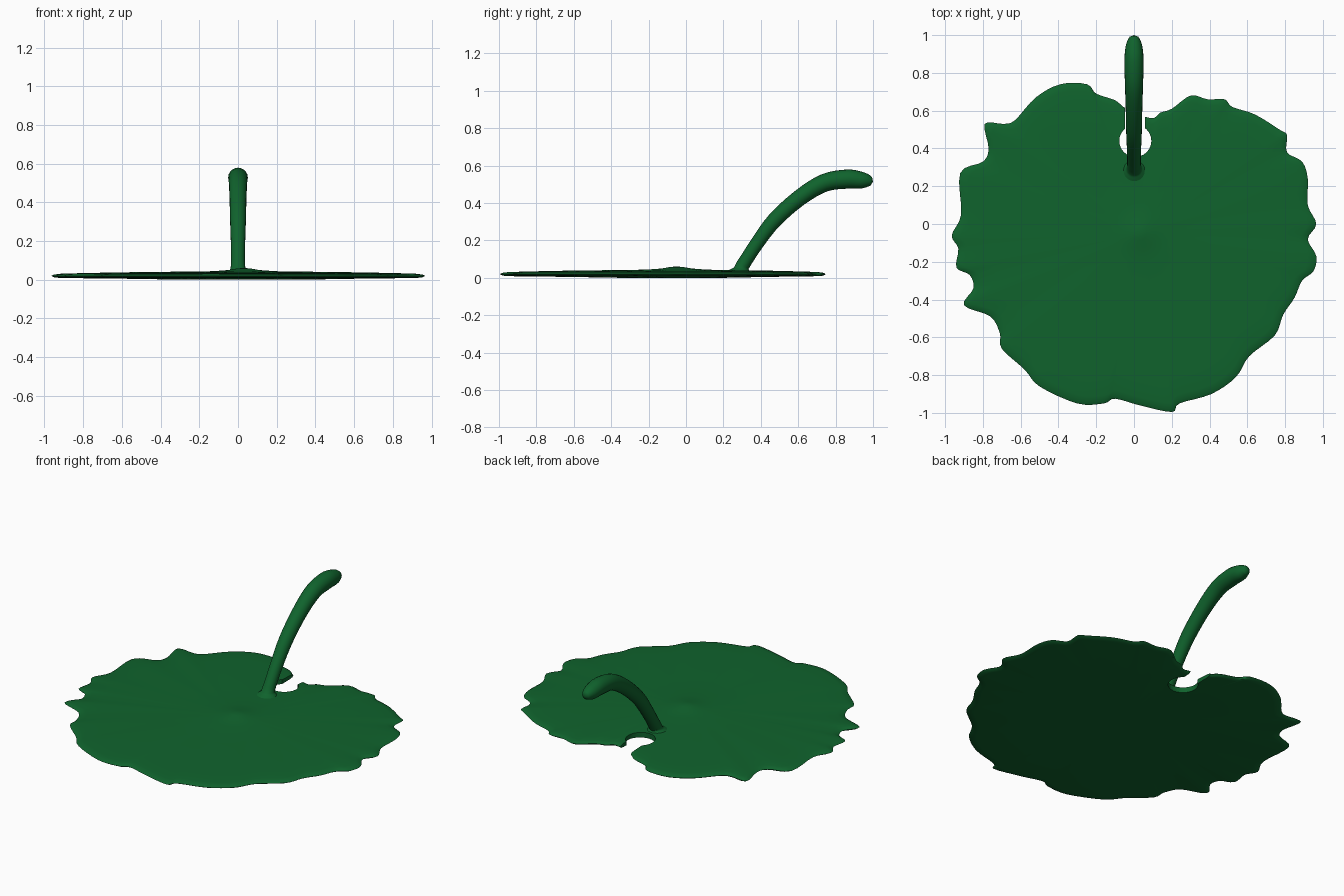
import bpy, bmesh, math
from mathutils import Vector

if "Cube" in bpy.data.objects:
    bpy.data.objects.remove(bpy.data.objects["Cube"])

mat = bpy.data.materials.new("leaf_green")
mat.diffuse_color = (0.005, 0.125, 0.026, 1)
mat.use_nodes = True
mat.node_tree.nodes["Principled BSDF"].inputs["Base Color"].default_value = mat.diffuse_color


def rings_object(name, rings, start, end):
    """Skin a list of closed rings, closing both ends with a fan."""
    bm = bmesh.new()
    loops = [[bm.verts.new(p) for p in r] for r in rings]
    n = len(loops[0])
    for a, b in zip(loops, loops[1:]):
        for i in range(n):
            j = (i + 1) % n
            bm.faces.new((a[i], a[j], b[j], b[i]))
    for loop, tip in ((loops[0], start), (loops[-1], end)):
        v = bm.verts.new(tip)
        for i in range(n):
            bm.faces.new((loop[i], loop[(i + 1) % n], v))
    bmesh.ops.recalc_face_normals(bm, faces=bm.faces)
    me = bpy.data.meshes.new(name)
    bm.to_mesh(me)
    bm.free()
    ob = bpy.data.objects.new(name, me)
    bpy.context.collection.objects.link(ob)
    me.materials.append(mat)
    return ob


def catmull(p0, p1, p2, p3, t):
    return 0.5 * (2 * p1 + (p2 - p0) * t + (2 * p0 - 5 * p1 + 4 * p2 - p3) * t * t
                  + (3 * p1 - p0 - 3 * p2 + p3) * t ** 3)


# Ragged leaf outline, clockwise from the notch
outline = [Vector(p) for p in (
    (.09, .56), (.14, .59), (.2, .61), (.3, .68), (.39, .66), (.48, .66), (.52, .62),
    (.64, .58), (.77, .5), (.81, .47), (.81, .38), (.89, .33), (.92, .24), (.92, .1),
    (.965, 0), (.92, -.08), (.965, -.17), (.95, -.25), (.89, -.3), (.85, -.39),
    (.79, -.48), (.745, -.59), (.61, -.7), (.54, -.81), (.41, -.9), (.24, -.95),
    (.2, -.995), (.03, -.96), (-.1, -.925), (-.16, -.95), (-.3, -.95), (-.5, -.86),
    (-.58, -.77), (-.7, -.66), (-.71, -.58), (-.76, -.49), (-.9, -.43), (-.85, -.34),
    (-.87, -.27), (-.94, -.23), (-.93, -.13), (-.965, -.06), (-.915, .05), (-.92, .27),
    (-.8, .33), (-.77, .4), (-.79, .53), (-.69, .53), (-.63, .55), (-.52, .67),
    (-.39, .74), (-.25, .74), (-.2, .69), (-.1, .655), (-.04, .61))]
N = len(outline)
edge = [catmull(outline[i - 1], outline[i], outline[(i + 1) % N], outline[(i + 2) % N], k / 4)
        for i in range(N) for k in range(4)]

# Leaf blade: concentric rings (scale, z) over the top, round the rim, under
centre = Vector((.03, -.05))
levels = [(.04, .058), (.09, .05), (.18, .044), (.4, .041), (.65, .038), (.85, .034),
          (.95, .031), (.985, .027), (1, .02), (.985, .012), (.95, .009), (.6, .005), (.3, 0)]
rings = []
for s, z in levels:
    ring = []
    for p in edge:
        q = centre + (p - centre) * s
        # keep the small inner rings round
        if s < .2:
            q = centre + (p - centre).normalized() * .9 * s
        ring.append((q.x, q.y, z))
    rings.append(ring)
blade = rings_object("leaf_blade", rings, (*centre, .061), (*centre, 0))


# Notch cutters: round hole and slit
def cut(cutter):
    cutter.hide_render = True
    cutter.hide_viewport = True
    cutter.display_type = 'WIRE'
    m = blade.modifiers.new("notch", 'BOOLEAN')
    m.operation = 'DIFFERENCE'
    m.solver = 'EXACT'
    m.object = cutter


bpy.ops.mesh.primitive_cylinder_add(vertices=24, radius=.085, depth=.4, location=(.007, .44, 0))
hole = bpy.context.object
hole.name = "notch_hole_cutter"
bpy.ops.mesh.primitive_cube_add(size=1, location=(.005, .62, 0))
slit = bpy.context.object
slit.name = "notch_slit_cutter"
slit.scale = (.105, .3, .4)
cut(hole)
cut(slit)
bpy.context.view_layer.update()
dg = bpy.context.evaluated_depsgraph_get()
cut_mesh = bpy.data.meshes.new_from_object(blade.evaluated_get(dg))
blade.modifiers.clear()
blade.data = cut_mesh
bpy.data.objects.remove(hole)
bpy.data.objects.remove(slit)

# Curved stalk: (y, z, radius) along its path, flared at the foot
path = [(.275, .03, .075), (.285, .045, .05), (.305, .07, .037), (.38, .185, .037),
        (.475, .31, .041), (.61, .43, .044), (.74, .508, .048), (.86, .528, .051),
        (.93, .523, .046), (.965, .52, .037), (.99, .516, .024)]
pts = [Vector(p) for p in path]
path = [catmull(pts[max(i - 1, 0)], pts[i], pts[i + 1], pts[min(i + 2, len(pts) - 1)], k / 4)
        for i in range(len(pts) - 1) for k in range(4)] + [pts[-1]]
rings = []
for i, (y, z, r) in enumerate(path):
    a, b = path[max(i - 1, 0)], path[min(i + 1, len(path) - 1)]
    t = Vector((0, b.x - a.x, b.y - a.y)).normalized()
    if z < .06:
        t = Vector((0, 0, 1))
    up = t.cross(Vector((1, 0, 0)))
    rings.append([Vector((0, y, z)) + r * (math.cos(u) * Vector((1, 0, 0)) + math.sin(u) * up)
                  for u in (math.tau * k / 20 for k in range(20))])
stalk = rings_object("stalk", rings, (0, .275, .025), (0, 1, .515))

for ob in (blade, stalk):
    bpy.ops.object.select_all(action='DESELECT')
    ob.select_set(True)
    bpy.context.view_layer.objects.active = ob
    bpy.ops.object.shade_smooth_by_angle(angle=math.radians(40))
